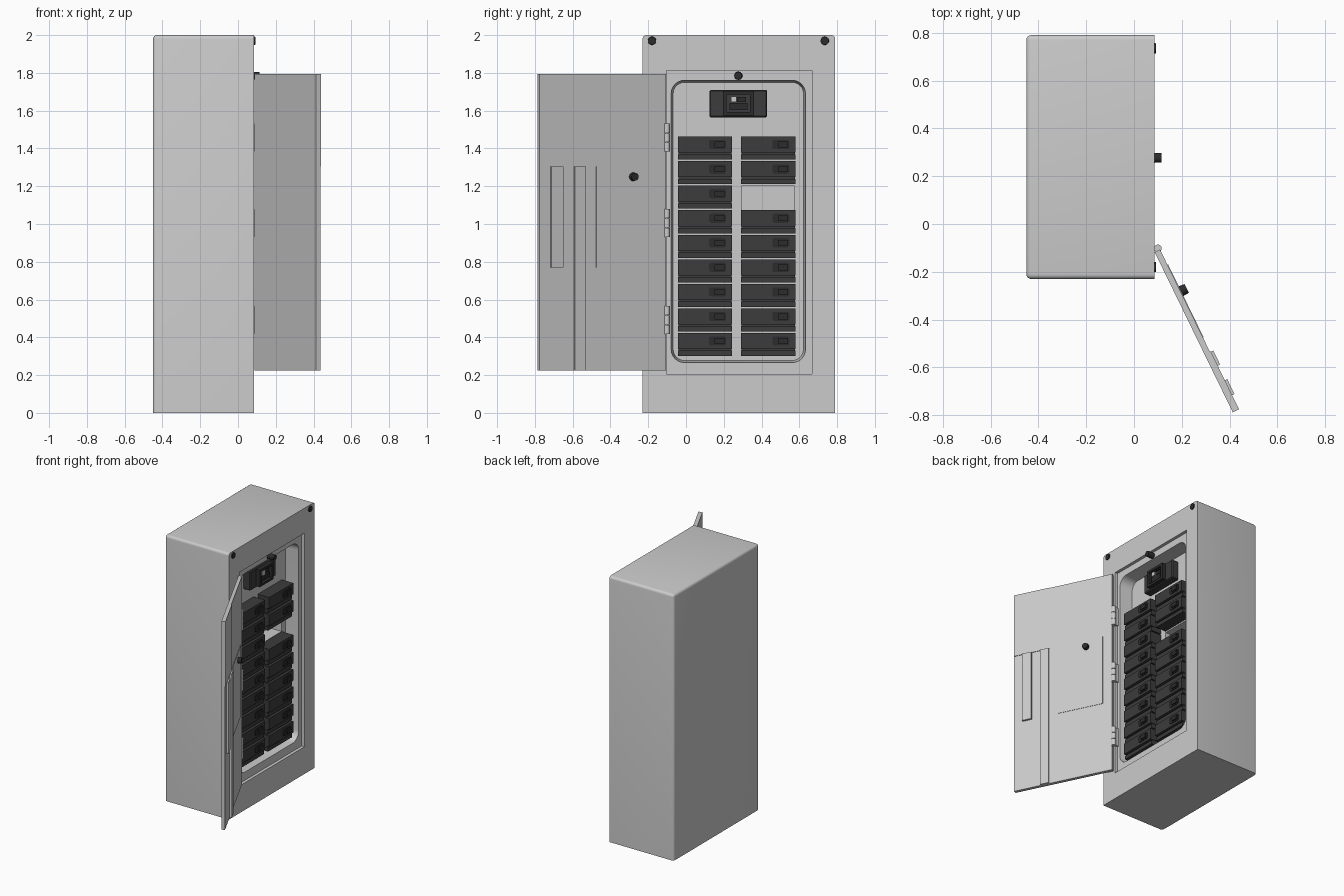
import bpy, bmesh, math
from mathutils import Matrix, Vector

if "Cube" in bpy.data.objects:
    bpy.data.objects.remove(bpy.data.objects["Cube"])

def material(name, c):
    m = bpy.data.materials.new(name)
    m.diffuse_color = (c, c, c, 1)
    m.use_nodes = True
    m.node_tree.nodes["Principled BSDF"].inputs["Base Color"].default_value = m.diffuse_color
    return m

BLACK = material("black_plastic", 0.025)
DARK = material("dark_plastic", 0.045)
WHITE = material("white_plastic", 0.85)

def finish(name, bm, mat=None, matrix=None):
    bmesh.ops.recalc_face_normals(bm, faces=bm.faces)
    me = bpy.data.meshes.new(name)
    bm.to_mesh(me)
    bm.free()
    ob = bpy.data.objects.new(name, me)
    bpy.context.collection.objects.link(ob)
    if mat:
        me.materials.append(mat)
    if matrix:
        ob.matrix_world = matrix
    bpy.ops.object.select_all(action='DESELECT')
    ob.select_set(True)
    bpy.context.view_layer.objects.active = ob
    bpy.ops.object.shade_smooth_by_angle(angle=math.radians(35))
    return ob

def add_box(bm, x0, x1, y0, y1, z0, z1):
    m = Matrix.Translation(((x0 + x1) / 2, (y0 + y1) / 2, (z0 + z1) / 2)) \
        @ Matrix.Diagonal((x1 - x0, y1 - y0, z1 - z0, 1))
    return bmesh.ops.create_cube(bm, size=1, matrix=m)['verts']

def box(name, *d, mat=None, bevel=0, matrix=None):
    bm = bmesh.new()
    add_box(bm, *d)
    if bevel:
        bmesh.ops.bevel(bm, geom=bm.edges[:], offset=bevel, segments=1, affect='EDGES')
    return finish(name, bm, mat, matrix)

def add_rounded(bm, x0, x1, y0, y1, z0, z1, r, taper=0, seg=6):
    # rounded rectangle in the YZ plane, extruded along x; taper shrinks the x0 end
    rings = []
    for x, t in ((x0, taper), (x1, 0)):
        ring = []
        for k, (cy, cz) in enumerate(((y1 - r, z1 - r), (y0 + r, z1 - r),
                                      (y0 + r, z0 + r), (y1 - r, z0 + r))):
            for i in range(seg + 1):
                a = math.pi / 2 * (k + i / seg)
                ring.append(bm.verts.new((x, cy + (r - t) * math.cos(a), cz + (r - t) * math.sin(a))))
        rings.append(ring)
    n = len(rings[0])
    for i in range(n):
        j = (i + 1) % n
        bm.faces.new((rings[0][i], rings[0][j], rings[1][j], rings[1][i]))
    bm.faces.new(rings[0])
    bm.faces.new(rings[1])

def knob(name, x0, x1, y, z, r, mat=BLACK, matrix=None):
    # disc pointing along x with a chamfered rim
    bm = bmesh.new()
    bmesh.ops.create_cone(bm, cap_ends=True, segments=20, radius1=r, radius2=r * 0.9, depth=x1 - x0,
                          matrix=Matrix.Translation(((x0 + x1) / 2, y, z)) @ Matrix.Rotation(math.pi / 2, 4, 'Y'))
    return finish(name, bm, mat, matrix)

def cut(target, cutter):
    cutter.hide_render = True
    m = target.modifiers.new("cut", 'BOOLEAN')
    m.operation, m.solver, m.object = 'DIFFERENCE', 'EXACT', cutter
    bpy.context.view_layer.objects.active = target
    bpy.ops.object.modifier_apply(modifier=m.name)
    bpy.data.objects.remove(cutter)

# cabinet shell, rounded on the top and upright back edges
F = 0.085
bm = bmesh.new()
add_box(bm, -0.45, F, -0.23, 0.79, 0, 2)
edges = [e for e in bm.edges if all(v.co.x < 0 for v in e.verts) and any(v.co.z > 1 for v in e.verts)
         or (all(v.co.z > 1 for v in e.verts) and abs(e.verts[0].co.x - e.verts[1].co.x) > 0.1)]
bmesh.ops.bevel(bm, geom=edges, offset=0.02, segments=4, profile=0.5, affect='EDGES')
cabinet = finish("cabinet", bm)

# door rebate, rounded panel recess and the open breaker slot
cut(cabinet, box("rebate_cutter", 0.062, 0.2, -0.103, 0.667, 0.205, 1.812))
bm = bmesh.new()
add_rounded(bm, -0.04, 0.1, -0.083, 0.637, 0.262, 1.765, 0.075, taper=0.015)
cut(cabinet, finish("recess_cutter", bm))
cut(cabinet, box("slot_cutter", -0.14, 0.0, 0.295, 0.575, 1.075, 1.2))
bpy.ops.object.select_all(action='DESELECT')
cabinet.select_set(True)
bpy.context.view_layer.objects.active = cabinet
bpy.ops.object.shade_smooth_by_angle(angle=math.radians(35))

# breakers: body, lower lip and rocker handle, two columns of nine
for col, y in enumerate((-0.043, 0.292)):
    for row in range(9):
        if col == 1 and row == 2:
            continue
        top = 1.463 - row * 0.13
        tag = f"{col + 1}_{row + 1}"
        bm = bmesh.new()
        add_box(bm, -0.06, 0.055, y, y + 0.287, top - 0.085, top)
        add_box(bm, -0.06, 0.035, y + 0.003, y + 0.284, top - 0.094, top - 0.08)
        add_box(bm, -0.06, 0.045, y, y + 0.287, top - 0.122, top - 0.094)
        finish("breaker_" + tag, bm, DARK)
        bm = bmesh.new()
        add_rounded(bm, 0.05, 0.061, y + 0.165, y + 0.255, top - 0.067, top - 0.018, 0.012, seg=3)
        add_box(bm, 0.055, 0.07, y + 0.195, y + 0.247, top - 0.058, top - 0.027)
        finish("breaker_handle_" + tag, bm, BLACK)

# main breaker with framed window and toggle
box("main_breaker_base", -0.06, 0.015, 0.125, 0.43, 1.565, 1.71, mat=DARK, bevel=0.006)
bm = bmesh.new()
add_box(bm, 0.0, 0.045, 0.195, 0.36, 1.685, 1.703)
add_box(bm, 0.0, 0.045, 0.195, 0.36, 1.575, 1.593)
add_box(bm, 0.0, 0.045, 0.195, 0.215, 1.593, 1.685)
add_box(bm, 0.0, 0.045, 0.34, 0.36, 1.593, 1.685)
add_box(bm, 0.0, 0.035, 0.23, 0.325, 1.603, 1.64)
finish("main_breaker_housing", bm, BLACK)
box("main_breaker_toggle", 0.0, 0.04, 0.237, 0.267, 1.645, 1.675, mat=WHITE)
box("main_breaker_switch", 0.0, 0.03, 0.27, 0.318, 1.647, 1.672, mat=BLACK)

# screws and door catch on the frame
knob("screw_left", F - 0.005, 0.092, -0.18, 1.97, 0.023)
knob("screw_right", F - 0.005, 0.092, 0.735, 1.97, 0.023)
knob("door_catch", 0.055, 0.115, 0.277, 1.785, 0.022)

# open door, built in a frame turned about the hinge line
PIVOT = (0.1, -0.1, 0)
D = Matrix.Translation(PIVOT) @ Matrix.Rotation(math.radians(26), 4, 'Z')
box("door", -0.02, 0.005, -0.755, -0.01, 0.225, 1.793, matrix=D)
box("door_edge_strip", 0.003, 0.02, -0.69, -0.62, 0.77, 1.305, matrix=D)
box("door_long_strip", 0.003, 0.02, -0.552, -0.488, 0.225, 1.305, matrix=D)
box("door_upper_plate", 0.003, 0.009, -0.755, -0.485, 1.305, 1.793, matrix=D)
box("door_label_plate", 0.003, 0.008, -0.42, -0.08, 0.77, 1.305, matrix=D)
knob("door_latch", 0.0, 0.034, -0.205, 1.25, 0.023, matrix=D)

# hinges: three-knuckle barrels with a leaf
for i, z in enumerate((1.457, 1.005, 0.492)):
    bm = bmesh.new()
    for dz, h in ((-0.05, 0.048), (0, 0.046), (0.05, 0.048)):
        bmesh.ops.create_cone(bm, cap_ends=True, segments=16, radius1=0.016, radius2=0.016, depth=h,
                              matrix=Matrix.Translation((0.1, -0.102, z + dz)))
    add_box(bm, 0.06, 0.098, -0.11, -0.092, z - 0.07, z + 0.07)
    finish(f"hinge_{i + 1}", bm)
